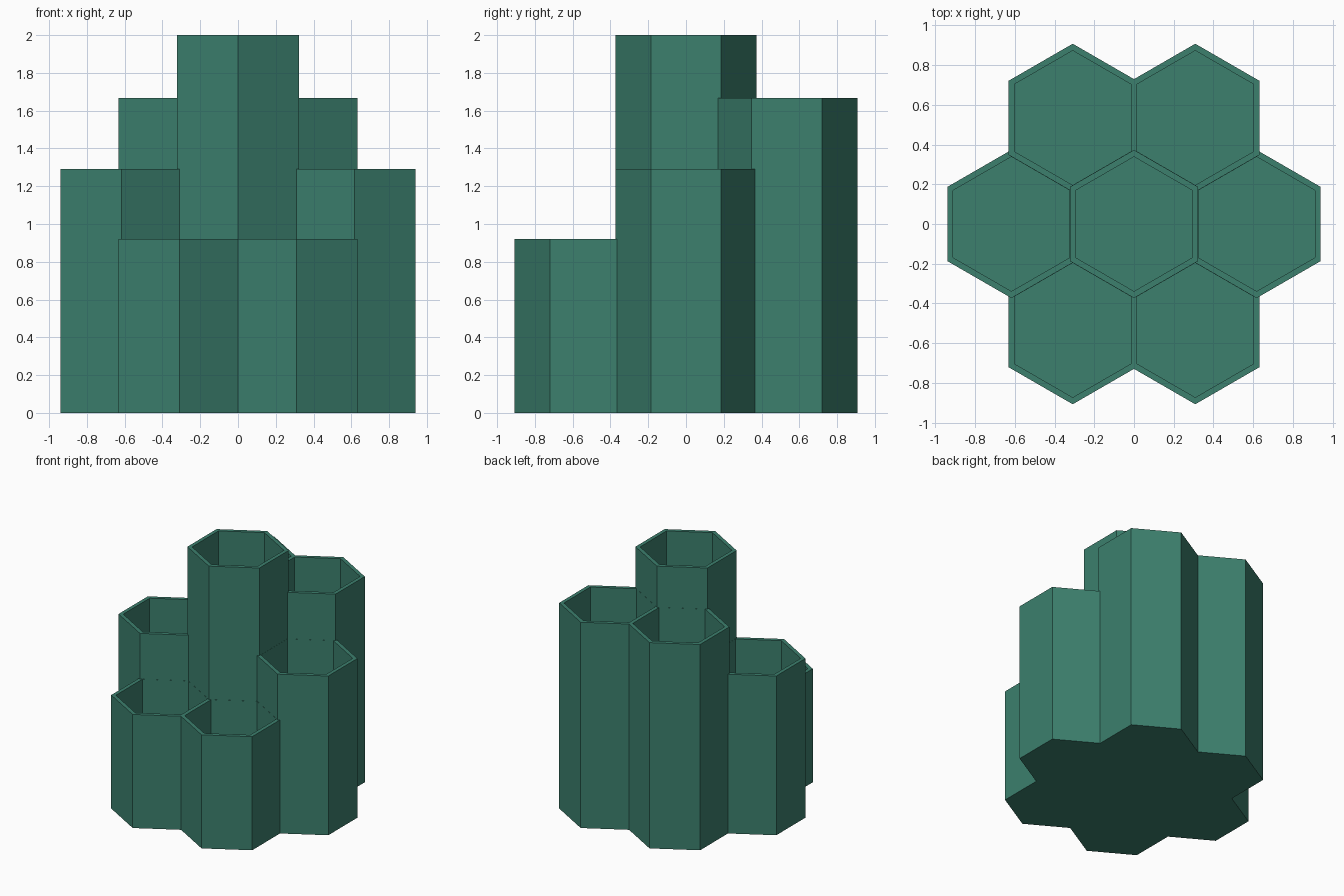
import bpy
import bmesh
from math import cos, sin, pi, sqrt

PITCH = 0.617          # distance between neighbouring cells
OUTER = 0.323          # centre to flat, outside
INNER = 0.293          # centre to flat, inside
FLOOR = 0.03

cube = bpy.data.objects.get("Cube")
if cube:
    bpy.data.objects.remove(cube, do_unlink=True)

green = bpy.data.materials.new("deep green")
green.use_nodes = True
colour = (0.045, 0.215, 0.155, 1)
green.diffuse_color = colour
green.node_tree.nodes["Principled BSDF"].inputs["Base Color"].default_value = colour


def add_hex(bm, centre, apothem, bottom, top):
    """Upright six-sided prism with flats facing left and right."""
    radius = apothem * 2 / sqrt(3)
    ring = [bm.verts.new((centre[0] + radius * sin(i * pi / 3),
                          centre[1] + radius * cos(i * pi / 3), bottom))
            for i in range(6)]
    base = bm.faces.new(ring)
    extruded = bmesh.ops.extrude_face_region(bm, geom=[base], use_keep_orig=True)
    for v in extruded["geom"]:
        if isinstance(v, bmesh.types.BMVert):
            v.co.z = top


def make_object(name, bm):
    bmesh.ops.recalc_face_normals(bm, faces=bm.faces[:])
    mesh = bpy.data.meshes.new(name)
    bm.to_mesh(mesh)
    bm.free()
    mesh.materials.append(green)
    obj = bpy.data.objects.new(name, mesh)
    bpy.context.collection.objects.link(obj)
    return obj


# Middle cell, then the ring of six starting at the left side
cells = [((0, 0), 2.0)]
for i, height in enumerate((1.29, 1.667, 1.667, 1.29, 0.92, 0.92)):
    angle = i * pi / 3
    cells.append(((PITCH * cos(angle), PITCH * sin(angle)), height))

# Solid cluster and the open pockets cut into it
solid, pockets = bmesh.new(), bmesh.new()
for centre, height in cells:
    add_hex(solid, centre, OUTER, 0, height)
    add_hex(pockets, centre, INNER, FLOOR, 2.1)
holder = make_object("honeycomb_holder", solid)
cutter = make_object("pocket_cutter", pockets)
cutter.hide_render = True
cutter.hide_viewport = True

cut = holder.modifiers.new("pockets", "BOOLEAN")
cut.operation = "DIFFERENCE"
cut.solver = "EXACT"
cut.use_self = True
cut.object = cutter
